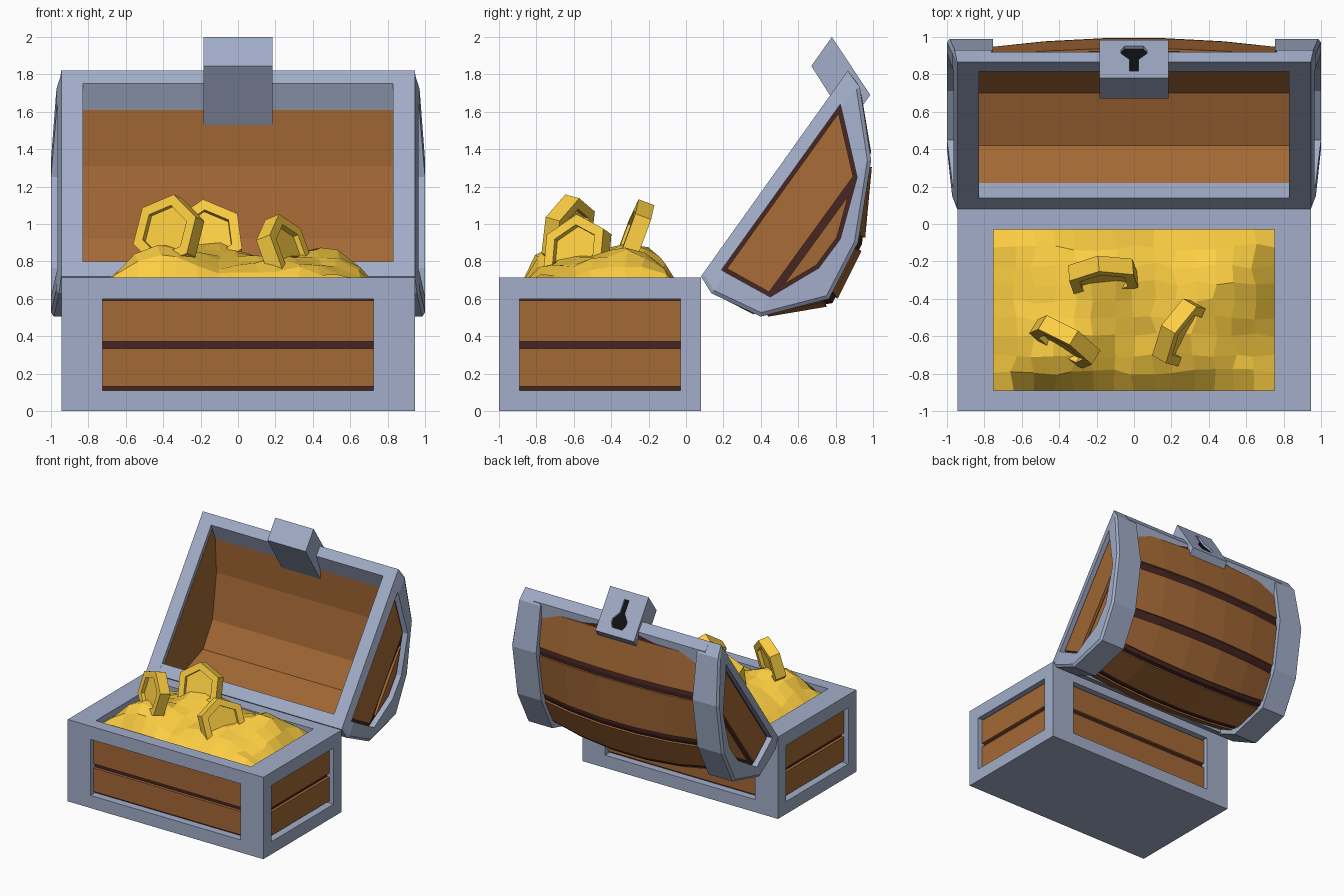
import bpy, bmesh, random
from mathutils import Vector, Matrix
from math import cos, sin, pi, exp

if "Cube" in bpy.data.objects:
    bpy.data.objects.remove(bpy.data.objects["Cube"])

random.seed(4)


def material(name, rgb):
    m = bpy.data.materials.new(name)
    m.diffuse_color = (*rgb, 1)
    m.use_nodes = True
    m.node_tree.nodes["Principled BSDF"].inputs["Base Color"].default_value = m.diffuse_color
    return m


METAL = material("metal", (0.36, 0.42, 0.58))
WOOD = material("wood", (0.37, 0.14, 0.036))
DARK = material("dark_wood", (0.06, 0.018, 0.016))
GOLD = material("gold", (0.98, 0.62, 0.055))
BLACK = material("black", (0.005, 0.005, 0.005))


def make(name, verts, faces, mat, mirror=False, flip=False):
    me = bpy.data.meshes.new(name)
    me.from_pydata([tuple(v) for v in verts], [], faces)
    bm = bmesh.new()
    bm.from_mesh(me)
    bmesh.ops.recalc_face_normals(bm, faces=bm.faces)
    if flip:
        bmesh.ops.reverse_faces(bm, faces=bm.faces)
    bm.to_mesh(me)
    bm.free()
    me.materials.append(mat)
    ob = bpy.data.objects.new(name, me)
    bpy.context.collection.objects.link(ob)
    if mirror:
        ob.modifiers.new("mirror", 'MIRROR')
    return ob


def loft(name, loops, mat=METAL, closed=True, caps=True, **kw):
    n = len(loops[0])
    verts = [p for l in loops for p in l]
    faces = [(i * n + j, i * n + (j + 1) % n, (i + 1) * n + (j + 1) % n, (i + 1) * n + j)
             for i in range(len(loops) - 1) for j in range(n if closed else n - 1)]
    if caps:
        faces += [tuple(range(n)), tuple(range((len(loops) - 1) * n, len(loops) * n))]
    return make(name, verts, faces, mat, **kw)


def at_x(x, pts):
    return [(x, y, z) for y, z in pts]


def box(name, x, y, z, mat=METAL, **kw):
    sec = [(y[0], z[0]), (y[1], z[0]), (y[1], z[1]), (y[0], z[1])]
    return loft(name, [at_x(x[0], sec), at_x(x[1], sec)], mat, **kw)


def offset(poly, d):
    """Mitred offset of a closed counter-clockwise outline, positive = outward.
    d may be one number or one per point."""
    ds = d if isinstance(d, list) else [d] * len(poly)
    out = []
    for i, p in enumerate(poly):
        p, a, b = Vector(p), Vector(poly[i - 1]), Vector(poly[(i + 1) % len(poly)])
        e, f = (p - a).normalized(), (b - p).normalized()
        n1, n2 = Vector((e.y, -e.x)), Vector((f.y, -f.x))
        out.append(p + (n1 + n2) * ds[i] / (1 + n1.dot(n2)))
    return out


# Base: metal frame
box("base_bottom", (-0.945, 0.945), (-1, 0.08), (0, 0.11))
for tag, y in (("front", (-1, -0.89)), ("back", (-0.03, 0.08))):
    box(tag + "_posts", (0.725, 0.945), y, (0.11, 0.60), mirror=True)


def rect(x, y0, y1, z):
    return [(-x, y0, z), (x, y0, z), (x, y1, z), (-x, y1, z)]


outer, inner = (0.945, -1, 0.08), (0.75, -0.89, -0.03)
loft("base_top_rim", [rect(*outer, 0.60), rect(*outer, 0.715), rect(*inner, 0.715),
                      rect(*inner, 0.60), rect(*outer, 0.60)], caps=False)

# Base: dark backing and two rows of boards
box("base_backing", (-0.88, 0.88), (-0.935, 0.015), (0.09, 0.62), DARK)
for i, z in enumerate(((0.13, 0.335), (0.372, 0.59))):
    box(f"base_boards_{i}", (-0.905, 0.905), (-0.96, 0.04), z, WOOD)

# Lid: outlines in the y-z plane, from hinge round the back to the lock edge
LID = [(0.08, 0.72), (0.135, 0.63), (0.40, 0.505), (0.765, 0.60),
       (0.92, 0.90), (0.99, 1.34), (0.93, 1.73), (0.865, 1.82)]
WINDOW = [(0.19, 0.755), (0.21, 0.742), (0.45, 0.61), (0.71, 0.765),
          (0.825, 0.92), (0.915, 1.25), (0.83, 1.62), (0.825, 1.64)]


def side_x(p, d=0.0):
    """Bulging end surface: wider away from the opening."""
    t = (p[0] - 0.08) * 0.814 - (p[1] - 0.72) * 0.581
    return 0.945 + 0.055 * min(1, max(0, t) / 0.2) + d


def on_side(pts, d=0.0):
    return [(side_x(p, d), p[0], p[1]) for p in pts]


def strap_edge(pts):
    return [(0.83 if i in (0, 7) else 0.755, p[0], p[1]) for i, p in enumerate(pts)]


# Lid: end straps with chamfered edge and window
chamfer = [(x - (0.0 if i in (0, 7) else 0.015), y, z)
           for i, (x, y, z) in enumerate(on_side(LID))]
loft("lid_straps", [strap_edge(offset(LID, -0.07)), strap_edge(LID), chamfer,
                    on_side(offset(LID, -0.02)), on_side(WINDOW), on_side(WINDOW, -0.06)],
     caps=False, mirror=True)

# Lid: end panels
loft("lid_end_backing", [on_side(WINDOW, -0.08), on_side(WINDOW, -0.05)], DARK, mirror=True)
for i, ids in enumerate(((0, 2, 5, 7), (2, 3, 4, 5))):
    board = offset([WINDOW[k] for k in ids], -0.02)
    loft(f"lid_end_board_{i}", [on_side(board, -0.06), on_side(board, -0.035)], WOOD, mirror=True)

# Lid: bulging barrel, dark seams with raised boards
STATIONS = [-0.8, -0.48, -0.16, 0.16, 0.48, 0.8]
BULGE = [0.04, 0.04, 0.05, 0.085, 0.08, 0.05, 0.045, 0.04]


def barrel(x):
    return offset(LID, [-0.055 + b * (1 - (x / 0.8) ** 2) for b in BULGE])[1:7]


loft("lid_seams", [at_x(x, barrel(x)) for x in STATIONS], DARK, closed=False, caps=False)
for i in range(5):
    loops = []
    for x in STATIONS:
        a, b = barrel(x)[i:i + 2]
        d = (b - a).normalized()
        n = Vector((d.y, -d.x)) * 0.014
        p, q = a + d * 0.035, b - d * 0.035
        loops.append(at_x(x, [p - n, p + n, q + n, q - n]))
    loft(f"lid_board_{i}", loops, WOOD)

# Lid: rails along the hinge and lock edges
for tag, sec in (("hinge", [(0.08, 0.72), (0.135, 0.63), (0.22, 0.60), (0.22, 0.69), (0.14, 0.80)]),
                 ("lock", [(0.865, 1.82), (0.92, 1.75), (0.91, 1.60), (0.87, 1.61), (0.815, 1.75)])):
    loft(f"lid_{tag}_rail", [at_x(-0.83, sec), at_x(0.83, sec)])

# Lid: wooden lining
LINING = [(0.22, 0.69), (0.42, 0.61), (0.70, 0.71), (0.83, 0.92), (0.885, 1.31), (0.87, 1.61)]
loft("lid_lining", [at_x(x, LINING) for x in (-0.83, 0.83)], WOOD, closed=False, caps=False, flip=True)
END = [(0.165, 0.785)] + LINING + [(0.83, 1.72)]
loft("lid_lining_ends", [at_x(0.828, END), at_x(0.85, END)], WOOD, mirror=True)

# Lock with keyhole
LOCK = [(0.78, 2.0), (0.67, 1.845), (0.87, 1.53), (0.985, 1.69)]
lock = loft("lock", [at_x(-0.185, LOCK), at_x(0.185, LOCK)])
HALF = [(0.023, 0.07), (0.023, 0.18), (0.07, 0.24), (0.07, 0.27), (0.05, 0.31)]
KEY = HALF + [(-x, v) for x, v in reversed(HALF)]
along = Vector((0, 0.205, -0.31)).normalized()
out = Vector((0, -along.z, along.y))


def key_loop(depth):
    return [Vector((x, 0.78, 2.0)) + along * v - out * depth for x, v in KEY]


cutter = loft("keyhole_cutter", [key_loop(-0.02), key_loop(0.03)])
cutter.hide_render = True
cutter.hide_viewport = True
cut = lock.modifiers.new("keyhole", 'BOOLEAN')
cut.operation, cut.object, cut.solver = 'DIFFERENCE', cutter, 'EXACT'
loft("keyhole", [key_loop(0.018), key_loop(0.035)], BLACK)

# Gold heap: rough grid with a few mounds
MOUNDS = [(-0.15, -0.30, 0.17, 0.30), (0.50, -0.32, 0.14, 0.24),
          (-0.42, -0.70, 0.17, 0.22), (0.25, -0.62, 0.09, 0.22)]
NX, NY = 14, 9
rows = []
for j in range(NY + 1):
    row = []
    for i in range(NX + 1):
        u, v = 2 * i / NX - 1, 2 * j / NY - 1
        edge = (1 - abs(u) ** 9) * (1 - abs(v) ** 9)
        inside = edge > 0.001
        x = 0.75 * u + random.uniform(-0.02, 0.02) * inside
        y = -0.46 + 0.43 * v + random.uniform(-0.02, 0.02) * inside
        h = 0.06 + sum(a * exp(-((x - cx) ** 2 + (y - cy) ** 2) / r ** 2)
                       for cx, cy, a, r in MOUNDS)
        row.append((x, y, 0.66 + edge * (h + random.uniform(-0.015, 0.015))))
    rows.append(row)
heap = loft("gold_heap", rows, GOLD, closed=False, caps=False)
if heap.data.polygons[60].normal.z < 0:
    heap.data.flip_normals()

# Large six-sided coins with recessed faces, half buried
COINS = [((-0.37, -0.63, 0.955), (-0.5, -0.82, 0.22), -0.15),
         ((-0.165, -0.28, 0.93), (0.06, -0.93, 0.35), 0.1),
         ((0.25, -0.58, 0.85), (0.85, -0.5, 0.35), 0.1)]
STEPS = [(0.14, 0.015), (0.14, 0.045), (0.2, 0.045), (0.2, -0.045), (0.14, -0.045), (0.14, -0.015)]
for k, (loc, normal, spin) in enumerate(COINS):
    place = Matrix.Translation(loc) @ Vector(normal).to_track_quat('Z', 'Y').to_matrix().to_4x4()
    loft(f"coin_{k}", [[place @ Vector((r * cos(a), r * sin(a), h))
                        for a in (pi / 2 + spin + i * pi / 3 for i in range(6))]
                       for r, h in STEPS], GOLD)
